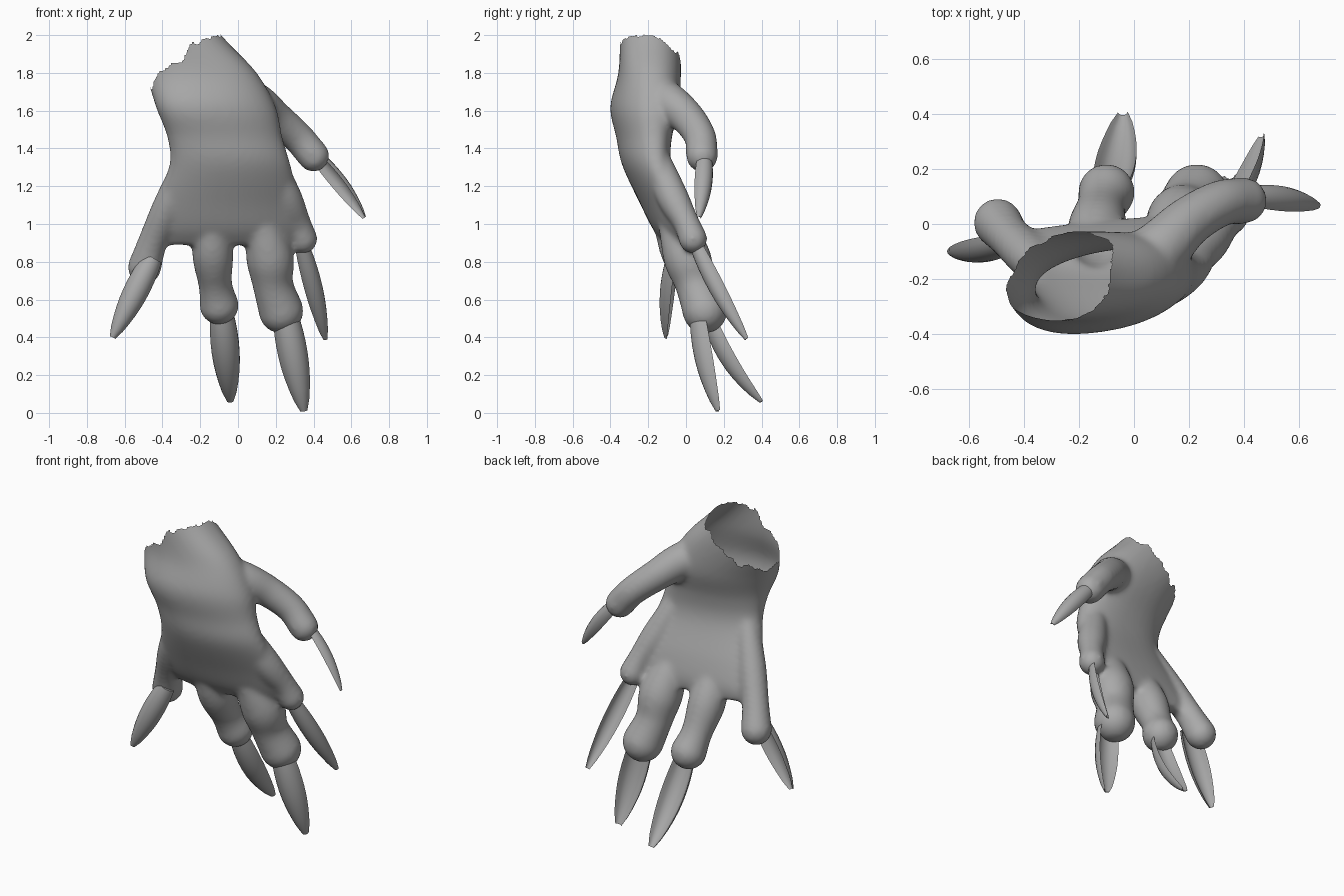
import bpy, bmesh, math, random
from mathutils import Vector

random.seed(4)
cube = bpy.data.objects.get("Cube")
if cube:
    bpy.data.objects.remove(cube, do_unlink=True)

grey = bpy.data.materials.new("plain grey")
grey.use_nodes = True
GREY = (0.4, 0.4, 0.4, 1)
grey.diffuse_color = GREY
grey.node_tree.nodes["Principled BSDF"].inputs["Base Color"].default_value = GREY


def loft(bm, rings):
    """Join rings of points into a closed, capped skin."""
    loops = [[bm.verts.new(p) for p in ring] for ring in rings]
    n = len(loops[0])
    for a, b in zip(loops, loops[1:]):
        for i in range(n):
            j = (i + 1) % n
            bm.faces.new((a[i], a[j], b[j], b[i]))
    bm.faces.new(loops[0][::-1])
    bm.faces.new(loops[-1])


def smooth_path(points, steps=6):
    """Catmull-Rom interpolation of tuples of any length."""
    pts = [Vector(p) for p in points]
    pts = [2 * pts[0] - pts[1]] + pts + [2 * pts[-1] - pts[-2]]
    out = []
    for a, b, c, d in zip(pts, pts[1:], pts[2:], pts[3:]):
        for k in range(steps):
            t = k / steps
            out.append(0.5 * (2 * b + (c - a) * t + (2 * a - 5 * b + 4 * c - d) * t * t
                              + (3 * b - a - 3 * c + d) * t ** 3))
    return out + [pts[-2]]


def finger(bm, points):
    """Tube through (x, y, z, radius) points, round at both ends."""
    path = smooth_path(points)
    rings = []
    for i, p in enumerate(path):
        ahead, behind = path[min(i + 1, len(path) - 1)], path[max(i - 1, 0)]
        axis = (ahead - behind).to_3d().normalized()
        side = axis.cross(Vector((0, 1, 0.01))).normalized()
        up = side.cross(axis)
        angles = [math.tau * k / 20 for k in range(20)]
        rings.append([p.to_3d() + p.w * (side * math.cos(a) + up * math.sin(a)) for a in angles])
    loft(bm, rings)
    for x, y, z, r in (points[0], points[-1]):
        made = bmesh.ops.create_uvsphere(bm, u_segments=20, v_segments=12, radius=r)
        bmesh.ops.translate(bm, verts=made["verts"], vec=(x, y, z))


def finish(bm, name):
    bmesh.ops.recalc_face_normals(bm, faces=bm.faces)
    mesh = bpy.data.meshes.new(name)
    bm.to_mesh(mesh)
    bm.free()
    mesh.materials.append(grey)
    obj = bpy.data.objects.new(name, mesh)
    bpy.context.collection.objects.link(obj)
    return obj


# Palm and wrist: z, right edge x y, left edge x y, half thickness, arch
sections = [
    (0.89, -0.44, -0.04, 0.34, 0.03, 0.04, 0.06),
    (0.97, -0.47, -0.07, 0.35, 0.00, 0.075, 0.06),
    (1.10, -0.445, -0.13, 0.33, -0.05, 0.095, 0.05),
    (1.31, -0.365, -0.225, 0.28, -0.15, 0.115, 0.03),
    (1.46, -0.375, -0.255, 0.235, -0.17, 0.135, 0.015),
    (1.62, -0.435, -0.265, 0.20, -0.17, 0.175, 0.0),
    (1.80, -0.49, -0.205, 0.10, -0.18, 0.165, 0.0),
    (1.98, -0.55, -0.19, -0.07, -0.19, 0.16, 0.0),
    (2.20, -0.68, -0.19, -0.25, -0.19, 0.16, 0.0),
]
hand = bmesh.new()
rings = []
for z, xl, yl, xr, yr, half, arch in smooth_path(sections):
    ring = []
    for k in range(36):
        a = math.tau * k / 36
        c, s = math.cos(a), math.sin(a)
        u = math.copysign(abs(c) ** 0.9, c)
        v = math.copysign(abs(s) ** 0.9, s)
        f = (u + 1) / 2
        bend = arch * (1 - u * u) * (1 if v < 0 else 1 - 0.6 * v)
        ring.append((xl + (xr - xl) * f, yl + (yr - yl) * f + half * v - bend, z))
    rings.append(ring)
loft(hand, rings)

# Thumb and four fingers
finger(hand, [(0.0, -0.16, 1.68, 0.11), (0.10, -0.085, 1.64, 0.105), (0.20, 0.01, 1.56, 0.092),
              (0.315, 0.075, 1.46, 0.085), (0.40, 0.085, 1.36, 0.085)])
finger(hand, [(0.15, -0.17, 1.38, 0.07), (0.25, -0.075, 1.15, 0.085), (0.315, 0.0, 1.01, 0.07),
              (0.345, 0.037, 0.92, 0.077)])
finger(hand, [(0.10, -0.10, 1.10, 0.06), (0.165, 0.0, 0.84, 0.125), (0.185, 0.05, 0.68, 0.108),
              (0.228, 0.10, 0.54, 0.12)])
finger(hand, [(-0.14, -0.13, 1.10, 0.06), (-0.135, -0.03, 0.86, 0.108), (-0.12, 0.06, 0.68, 0.09),
              (-0.10, 0.115, 0.57, 0.105)])
finger(hand, [(-0.27, -0.22, 1.35, 0.06), (-0.37, -0.13, 1.10, 0.08), (-0.45, -0.05, 0.91, 0.078),
              (-0.495, 0.005, 0.77, 0.09)])

# Fuse the parts into one skin
source = finish(hand, "hand_source")
remesh = source.modifiers.new("Fuse", "REMESH")
remesh.mode = "VOXEL"
remesh.voxel_size = 0.014
soften = source.modifiers.new("Soften", "SMOOTH")
soften.factor = 0.5
soften.iterations = 14
graph = bpy.context.evaluated_depsgraph_get()
fused = bpy.data.meshes.new_from_object(source.evaluated_get(graph))
bpy.data.objects.remove(source, do_unlink=True)

# Torn, hollow wrist: remove everything above a ragged sloping plane
skin = bmesh.new()
skin.from_mesh(fused)
bpy.data.meshes.remove(fused)
waves = [(n, random.uniform(0, math.tau)) for n in (5, 8, 13)]


def above_tear(p):
    around = math.atan2(p.y + 0.19, p.x + 0.26)
    ragged = sum(0.012 * math.sin(n * around + w) for n, w in waves)
    return p.z > min(2.0, 1.99 + 0.8 * (p.x + 0.1) - 0.4 * (p.y + 0.2) + ragged)


torn = [f for f in skin.faces if above_tear(f.calc_center_median())]
bmesh.ops.delete(skin, geom=torn, context="FACES")
rim = [v for v in skin.verts if v.is_boundary]
bmesh.ops.smooth_vert(skin, verts=rim, factor=0.4, use_axis_x=True, use_axis_y=True, use_axis_z=True)
for f in skin.faces:
    f.smooth = True
finish(skin, "hand")

# Long hollow nails, rounded outside and deeply grooved inside
WIDTHS = [0.78, 0.9, 0.97, 1.0, 0.99, 0.94, 0.84, 0.7, 0.52, 0.24]


def nail(name, base, tip, outward, width, bow):
    base, tip = Vector(base), Vector(tip)
    axis = (tip - base).normalized()
    side = axis.cross(Vector(outward)).normalized()
    out = side.cross(axis)
    bm = bmesh.new()
    rings = []
    for i, w in enumerate(WIDTHS):
        t = i / (len(WIDTHS) - 1)
        r = width * w / 2
        mid = base.lerp(tip, t) + out * (bow * 4 * t * (1 - t) - 0.4 * r)
        arc = [math.pi * k / 10 for k in range(11)]
        outer = [mid + side * r * math.cos(a) + out * r * 1.05 * math.sin(a) for a in arc]
        inner = [mid + side * r * 0.88 * math.cos(a) + out * r * 0.7 * math.sin(a)
                 for a in arc[-2:0:-1]]
        rings.append(outer + inner)
    loft(bm, rings)
    obj = finish(bm, name)
    bpy.ops.object.select_all(action="DESELECT")
    obj.select_set(True)
    bpy.context.view_layer.objects.active = obj
    bpy.ops.object.shade_smooth_by_angle(angle=math.radians(40))


nail("thumb_nail", (0.42, 0.105, 1.36), (0.67, 0.07, 1.035), (0.55, 0.6, 0.45), 0.105, 0.015)
nail("index_nail", (0.345, 0.05, 0.88), (0.465, 0.32, 0.39), (0.5, -0.8, 0), 0.105, 0.015)
nail("middle_nail", (0.25, 0.06, 0.54), (0.35, 0.17, 0.01), (0.2, -1, -0.2), 0.16, 0.015)
nail("ring_nail", (-0.085, 0.115, 0.53), (-0.04, 0.40, 0.06), (0.1, -1, -0.3), 0.15, 0.03)
nail("little_nail", (-0.455, -0.07, 0.82), (-0.665, -0.105, 0.40), (-0.2, -1, 0), 0.135, 0.01)
